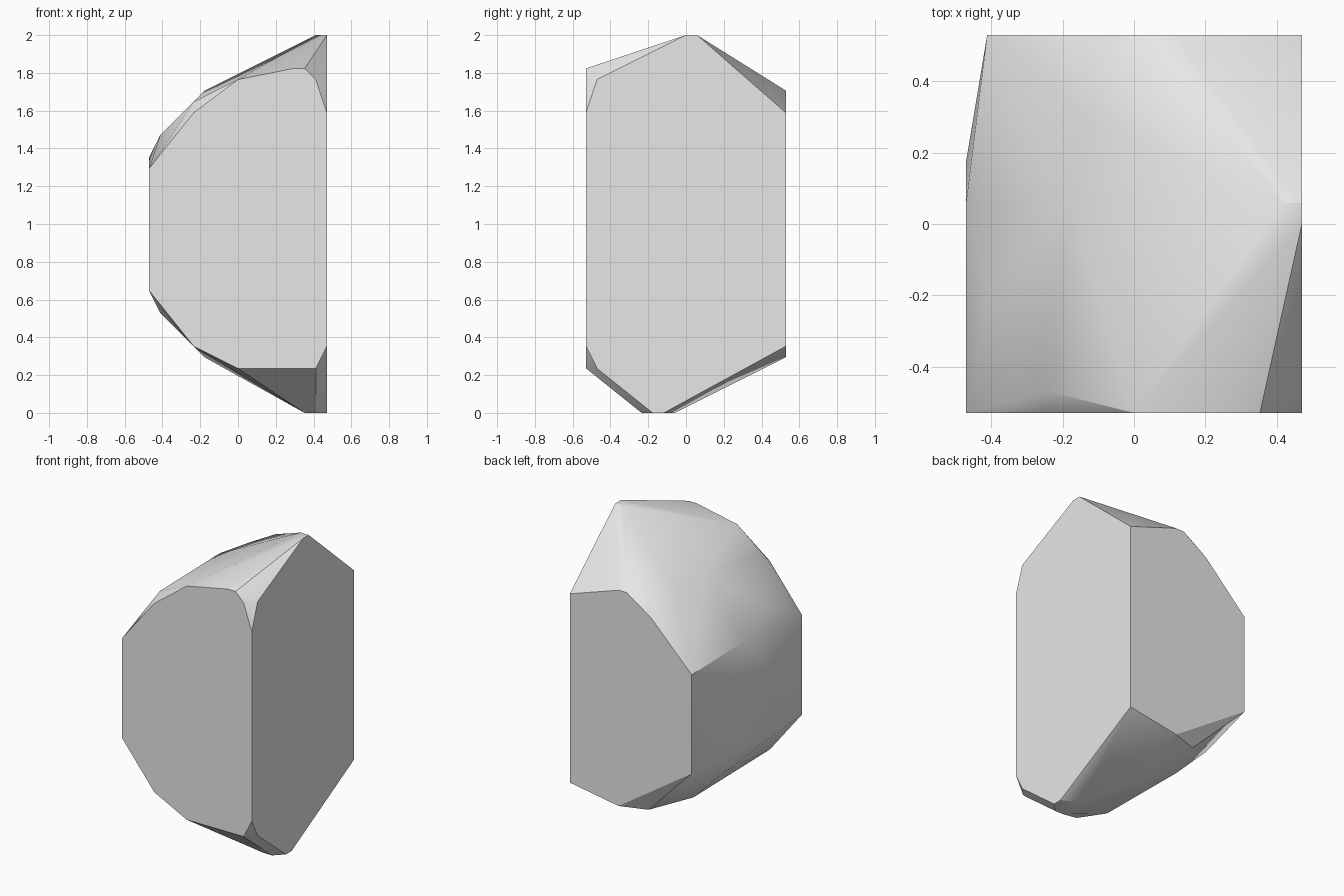
import bpy
import bmesh
import math

# Remove the default cube if it exists
default_cube = bpy.data.objects.get("Cube")
if default_cube:
    bpy.data.objects.remove(default_cube, do_unlink=True)

# The stone is laid out on a coarse grid, so its corners are whole steps
STEP = 1 / 17
HALF_WIDTH, HALF_DEPTH = 8, 9

# Flat cut faces, as outlines in their own plane
front_outline = [(-8, 11), (-8, 22), (-4, 27), (0, 30), (5, 31), (6, 31),
                 (7, 30), (8, 27), (8, 6), (7, 4), (0, 4), (-4, 6)]
back_outline = [(8, 27), (2, 29), (1, 29), (-2, 27), (-7, 22),
                (-7, 11), (2, 5), (8, 6)]
side_outline = [(-8, 30), (0, 34), (1, 34), (-2, 0), (-3, 0), (-8, 4)]

# Loose corners of the rounded top, the rounded side and the underside
top_corners = [(7, 1, 34), (-1, 8, 29), (-2, 5, 29), (-3, 1, 29),
               (-7, -4, 25), (-4, -8, 28)]
rounded_side_corners = [(-8, 1, 23), (-8, 3, 19), (-8, 3, 12), (-7, 3, 9)]
underside_corners = [(-1, 8, 5), (-3, 3, 5), (6, -1, 0), (6, -4, 0), (7, -4, 0)]

corners = [(x, -HALF_DEPTH, z) for x, z in front_outline]
corners += [(x, HALF_DEPTH, z) for x, z in back_outline]
corners += [(HALF_WIDTH, y, z) for y, z in side_outline]
corners += top_corners + rounded_side_corners + underside_corners


def make_material(name, colour):
    """One flat colour, shown in the viewport and in a render."""
    material = bpy.data.materials.new(name)
    material.use_nodes = True
    material.diffuse_color = colour
    shader = next(n for n in material.node_tree.nodes if n.type == "BSDF_PRINCIPLED")
    shader.inputs["Base Color"].default_value = colour
    return material


def make_hull(name, points, material):
    """Wrap the points in a closed convex skin with clean flat faces."""
    bm = bmesh.new()
    for point in points:
        bm.verts.new([c * STEP for c in point])
    hull = bmesh.ops.convex_hull(bm, input=bm.verts)
    spare = set(hull["geom_interior"]) | set(hull["geom_unused"])
    loose = [g for g in spare if isinstance(g, bmesh.types.BMVert)]
    bmesh.ops.delete(bm, geom=loose, context="VERTS")
    bmesh.ops.dissolve_limit(bm, angle_limit=math.radians(1),
                             verts=bm.verts, edges=bm.edges)
    bmesh.ops.recalc_face_normals(bm, faces=bm.faces)
    mesh = bpy.data.meshes.new(name)
    bm.to_mesh(mesh)
    bm.free()
    mesh.materials.append(material)
    obj = bpy.data.objects.new(name, mesh)
    bpy.context.collection.objects.link(obj)
    return obj


# Faceted half stone
stone_grey = make_material("stone grey", (0.8, 0.8, 0.8, 1))
stone = make_hull("half_stone", corners, stone_grey)

# Smooth the worn surfaces but keep the cut edges crisp
bpy.ops.object.select_all(action="DESELECT")
stone.select_set(True)
bpy.context.view_layer.objects.active = stone
bpy.ops.object.shade_smooth_by_angle(angle=math.radians(30))
